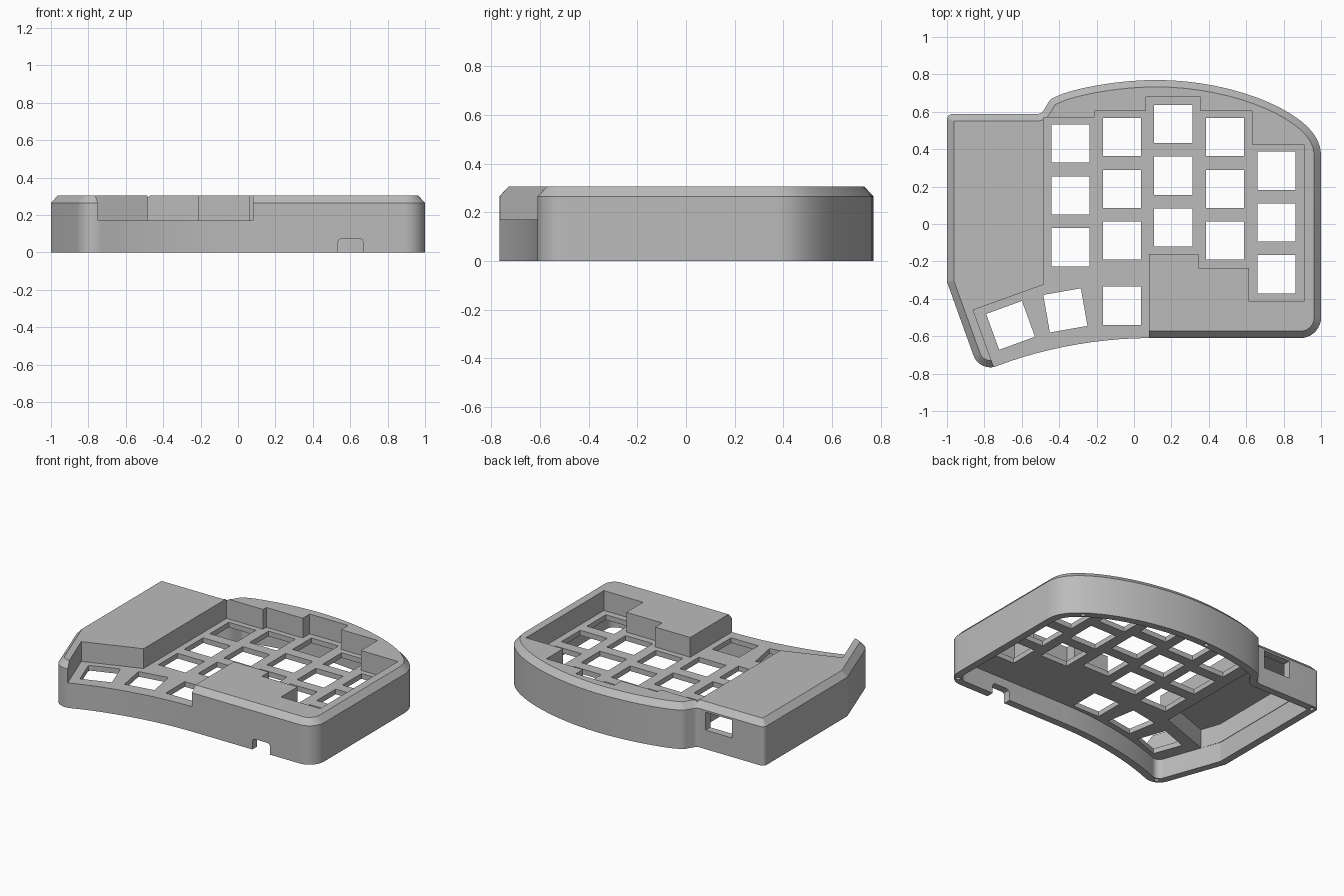
import bpy, bmesh
from math import tan, radians, cos, sin, pi
from mathutils import Vector as V
from mathutils.geometry import interpolate_bezier

cube = bpy.data.objects.get("Cube")
if cube:
    bpy.data.objects.remove(cube, do_unlink=True)

grey = bpy.data.materials.new("matte_grey")
grey.use_nodes = True
grey.diffuse_color = (0.5, 0.5, 0.5, 1)
grey.node_tree.nodes["Principled BSDF"].inputs["Base Color"].default_value = (0.5, 0.5, 0.5, 1)

WALL, CHAMFER = 0.05, 0.037
TOP, SHOULDER, PLATE_TOP, PLATE_BOTTOM = 0.305, 0.265, 0.17, 0.135


def bezier(*pts, n=12):
    """Unrounded outline points along a curve."""
    knots = [V((x, y, 0)) for x, y in pts]
    return [(p.x, p.y, 0) for p in interpolate_bezier(*knots, n)]


# Outer outline as (x, y, corner radius), clockwise from the left, then reversed
corners = [(-1, -0.31, 0.03), (-1, 0.588, 0.03), (-0.495, 0.588, 0.04), (-0.447, 0.668, 0.05)]
corners += bezier((-0.38, 0.697), (-0.25, 0.74), (-0.05, 0.77), (0.12, 0.77))[:-1]
corners += bezier((0.12, 0.77), (0.42, 0.77), (0.72, 0.68), (0.88, 0.56))[:-1]
corners += bezier((0.88, 0.56), (0.96, 0.5), (1, 0.44), (1, 0.36))
corners += [(1, -0.61, 0.11)]
corners += bezier((0.08, -0.61), (-0.2, -0.61), (-0.5, -0.67), (-0.72, -0.755))
corners += [(-0.825, -0.795, 0.095)]
corners.reverse()


def outline(inset, steps=8):
    """Offset the outline inwards and round its corners."""
    count = len(corners)
    pos = [V(c[:2]) for c in corners]
    moved, radius = [], []
    for i, c in enumerate(corners):
        a = (pos[i] - pos[i - 1]).normalized()
        b = (pos[(i + 1) % count] - pos[i]).normalized()
        na, nb = V((-a.y, a.x)), V((-b.y, b.x))
        moved.append(pos[i] + (na + nb) * inset / (1 + na.dot(nb)))
        convex = a.x * b.y - a.y * b.x > 0
        radius.append(max(c[2] + (-inset if convex else inset), 0.004) if c[2] else 0)
    result = []
    for i, p in enumerate(moved):
        if not radius[i]:
            result.append(p)
            continue
        u = (moved[i - 1] - p).normalized()
        v = (moved[(i + 1) % count] - p).normalized()
        half = u.angle(v) / 2
        centre = p + (u + v).normalized() * radius[i] / sin(half)
        start = p + u * radius[i] / tan(half) - centre
        end = p + v * radius[i] / tan(half) - centre
        for k in range(steps + 1):
            t = k / steps
            result.append(centre + (start * (1 - t) + end * t).normalized() * radius[i])
    return result


def make(name, solids):
    """Each solid is a stack of closed 3D rings, capped at both ends."""
    bm = bmesh.new()
    for rings in solids:
        loops = [[bm.verts.new(p) for p in ring] for ring in rings]
        bm.faces.new(loops[0])
        bm.faces.new(loops[-1])
        for low, high in zip(loops, loops[1:]):
            for i in range(len(low)):
                bm.faces.new((low[i - 1], low[i], high[i], high[i - 1]))
    bmesh.ops.recalc_face_normals(bm, faces=bm.faces)
    mesh = bpy.data.meshes.new(name)
    bm.to_mesh(mesh)
    bm.free()
    mesh.materials.append(grey)
    obj = bpy.data.objects.new(name, mesh)
    bpy.context.collection.objects.link(obj)
    return obj


def upright(pts, z0, z1):
    return [[(p[0], p[1], z) for p in pts] for z in (z0, z1)]


def through_wall(pts, y0, y1):
    return [[(p[0], y, p[1]) for p in pts] for y in (y0, y1)]


def square(x, y, angle=0, half=0.102):
    a = radians(angle)
    return [(x + half * (i * cos(a) - j * sin(a)), y + half * (i * sin(a) + j * cos(a)))
            for i, j in ((-1, -1), (1, -1), (1, 1), (-1, 1))]


def circle(x, y, r, n=16):
    return [(x + r * cos(2 * pi * k / n), y + r * sin(2 * pi * k / n)) for k in range(n)]


# Solid body with a chamfered top edge
outer, inner_top = outline(0), outline(CHAMFER)
body = make("keyboard_case", [[
    [(p.x, p.y, 0) for p in outer],
    [(p.x, p.y, SHOULDER) for p in outer],
    [(p.x, p.y, TOP) for p in inner_top]]])

# Stepped key well, open at the thumb side
well = [(-0.86, -0.46), (-0.485, -0.325), (-0.485, 0.57), (-0.21, 0.57), (-0.21, 0.605),
        (0.065, 0.605), (0.065, 0.68), (0.355, 0.68), (0.355, 0.605), (0.63, 0.605),
        (0.63, 0.425), (0.91, 0.425), (0.91, -0.415), (0.615, -0.415), (0.615, -0.235),
        (0.345, -0.235), (0.345, -0.16), (0.08, -0.16), (0.08, -0.9), (-0.7, -0.9)]
# Raised ceiling of the controller bay
bay = [(-0.947, -0.3), (-0.947, 0.535), (-0.525, 0.535), (-0.525, -0.297), (-0.903, -0.43)]

# Switch holes: columns of three, one extra key, two turned thumb keys
keys = [square(x, top - row * 0.277)
        for x, top in ((-0.34, 0.43), (-0.065, 0.465), (0.21, 0.535), (0.487, 0.465), (0.762, 0.285))
        for row in range(3)]
keys += [square(-0.065, -0.437), square(-0.367, -0.462, 10), square(-0.66, -0.542, 20)]

# Cable notch in the front wall, with rounded upper corners
notch = [(0.535, -0.1), (0.67, -0.1), (0.67, 0.055), (0.664, 0.069), (0.65, 0.075),
         (0.555, 0.075), (0.541, 0.069), (0.535, 0.055)]
port = [(-0.76, 0.13), (-0.56, 0.13), (-0.56, 0.252), (-0.76, 0.252)]
screws = [(-0.795, -0.732), (0.95, -0.56), (-0.967, 0.555), (0.865, 0.54), (0.04, 0.742)]

cutters = [
    make("well_cutter", [upright(well, PLATE_TOP, 0.5)]),
    make("cavity_cutter", [upright(outline(WALL), -0.1, PLATE_BOTTOM)]),
    make("bay_cutter", [upright(bay, 0.05, SHOULDER)]),
    make("switch_cutter", [upright(k, 0.1, 0.22) for k in keys]),
    make("notch_cutter", [through_wall(notch, -0.7, -0.5)]),
    make("port_cutter", [through_wall(port, 0.48, 0.7)]),
    make("screw_cutter", [upright(circle(x, y, 0.014), -0.05, 0.08) for x, y in screws]),
]
for cutter in cutters:
    mod = body.modifiers.new(cutter.name, 'BOOLEAN')
    mod.operation, mod.solver, mod.object = 'DIFFERENCE', 'EXACT', cutter
    cutter.hide_render = True

# Bake the cuts and remove the cutters
bpy.context.view_layer.update()
graph = bpy.context.evaluated_depsgraph_get()
result = bpy.data.meshes.new_from_object(body.evaluated_get(graph))
body.modifiers.clear()
body.data = result
for cutter in cutters:
    bpy.data.objects.remove(cutter, do_unlink=True)

bpy.ops.object.select_all(action='DESELECT')
body.select_set(True)
bpy.context.view_layer.objects.active = body
bpy.ops.object.shade_smooth_by_angle(angle=radians(25))
